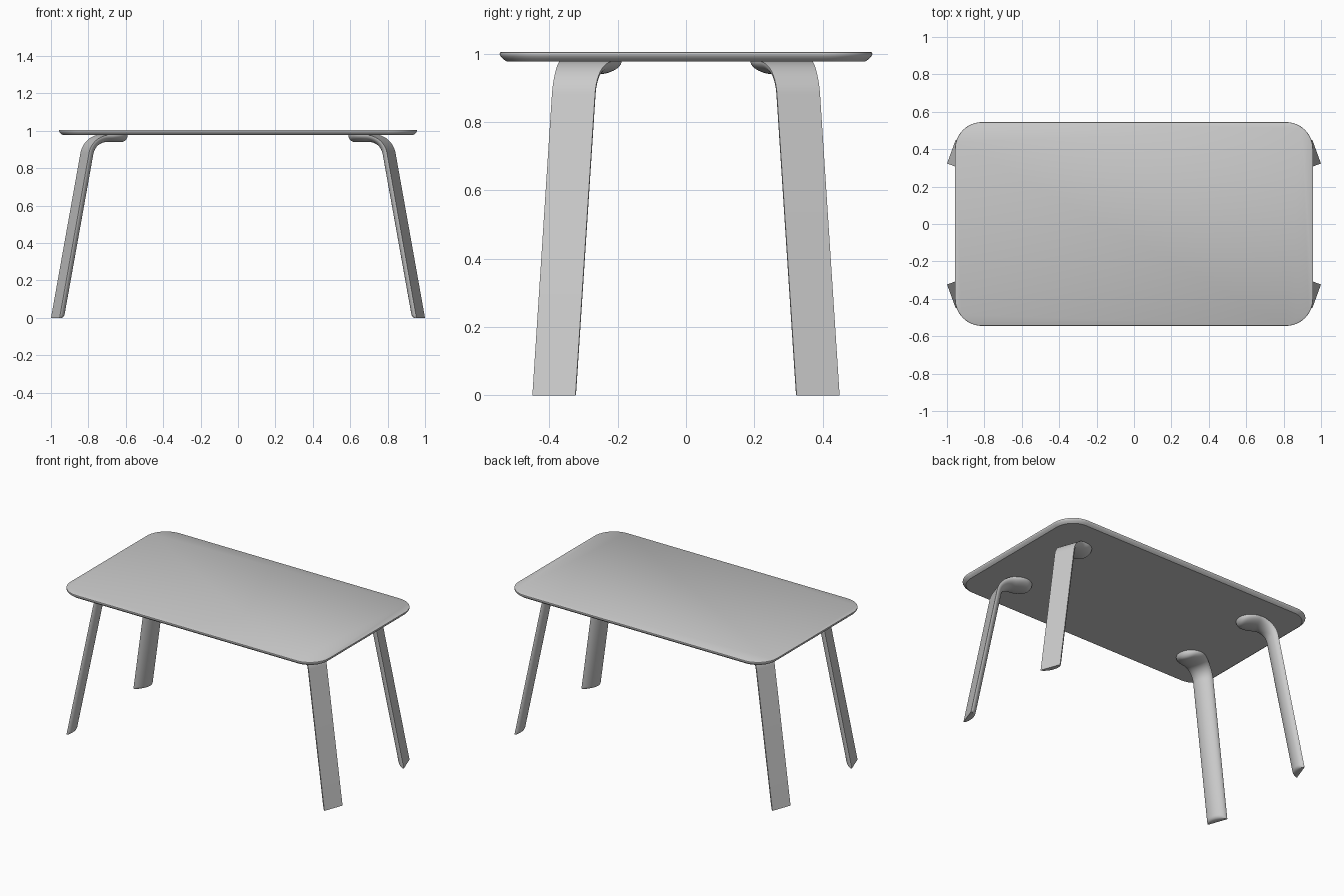
import bpy, bmesh
from math import sin, cos, tan, atan, radians, pi, sqrt
from mathutils import Vector

if "Cube" in bpy.data.objects:
    bpy.data.objects.remove(bpy.data.objects["Cube"])


def loft(name, rings):
    """Skin a list of closed rings, capping both ends."""
    bm = bmesh.new()
    loops = [[bm.verts.new(p) for p in ring] for ring in rings]
    for a, b in zip(loops, loops[1:]):
        for i in range(len(a)):
            j = (i + 1) % len(a)
            bm.faces.new((a[i], a[j], b[j], b[i]))
    bm.faces.new(loops[0])
    bm.faces.new(loops[-1])
    bmesh.ops.recalc_face_normals(bm, faces=bm.faces)
    mesh = bpy.data.meshes.new(name)
    bm.to_mesh(mesh)
    bm.free()
    obj = bpy.data.objects.new(name, mesh)
    bpy.context.collection.objects.link(obj)
    bpy.ops.object.select_all(action='DESELECT')
    obj.select_set(True)
    bpy.context.view_layer.objects.active = obj
    bpy.ops.object.shade_smooth_by_angle(angle=radians(35))
    return obj


# Tabletop: rounded rectangle with an undercut edge
def rounded_rect(inset, z, hx=0.957, hy=0.545, r=0.145, steps=12):
    pts = []
    for k, (sx, sy) in enumerate([(1, 1), (-1, 1), (-1, -1), (1, -1)]):
        for i in range(steps + 1):
            a = (k + i / steps) * pi / 2
            pts.append((sx * (hx - r) + (r - inset) * cos(a),
                        sy * (hy - r) + (r - inset) * sin(a), z))
    return pts


loft("tabletop", [rounded_rect(i, z) for i, z in
                  [(0.020, 0.977), (0.009, 0.985), (0.002, 0.993),
                   (0, 0.998), (0.001, 1.003), (0.004, 1.005)]])

# Leg stations: (u, z) on the outer face, inward angle, half width, thickness
LEAN, TOP, R = atan(0.19), 0.978, 0.12
W, T, V0 = 0.067, 0.043, 0.029
stations = []
for z, f in [(0, 0.65), (0.004, 0.84), (0.011, 0.96), (0.02, 1)]:   # foot
    stations.append((1.05 - 0.19 * z, z, 0, W, T * f))
turn = pi / 2 - LEAN
length = R * tan(turn / 2)
su = 1.05 - 0.19 * TOP + length * sin(LEAN)
sz = TOP - length * cos(LEAN)
cu, cz = su - R * cos(LEAN), sz - R * sin(LEAN)
for i in range(15):                                                # bend
    s = i / 14
    a = LEAN + turn * s
    stations.append((cu + R * cos(a), cz + R * sin(a), a,
                     W + 0.018 * s ** 2.5, T - 0.004 * s))
PR, PC = 0.09, 0.734
for i in range(15):                                                # pad
    p = radians(76 + 101 * i / 14)
    d = PR * (1 + cos(p))
    k = min(d / 0.035, 1)
    stations.append((PC + PR * cos(p), TOP, pi / 2, PR * sin(p),
                     0.039 * sqrt(1 - (1 - k) ** 2)))


def make_leg(name, sx, sy):
    out = Vector((cos(radians(20)), sin(radians(20)), 0))
    side = Vector((-out.y, out.x, 0))
    rings = []
    for u, z, a, w, t in stations:
        ring = []
        for i in range(25):                    # flat outside, domed inside
            b = pi * i / 24
            h = t * sin(b) if 0 < i < 24 else 0
            p = out * (u - h * cos(a)) + side * (V0 - w * cos(b))
            ring.append((sx * p.x, sy * p.y, z - h * sin(a)))
        rings.append(ring)
    loft(name, rings)


for front, sy in (("front", -1), ("back", 1)):
    for hand, sx in (("left", -1), ("right", 1)):
        make_leg(f"{front}_{hand}_leg", sx, sy)
